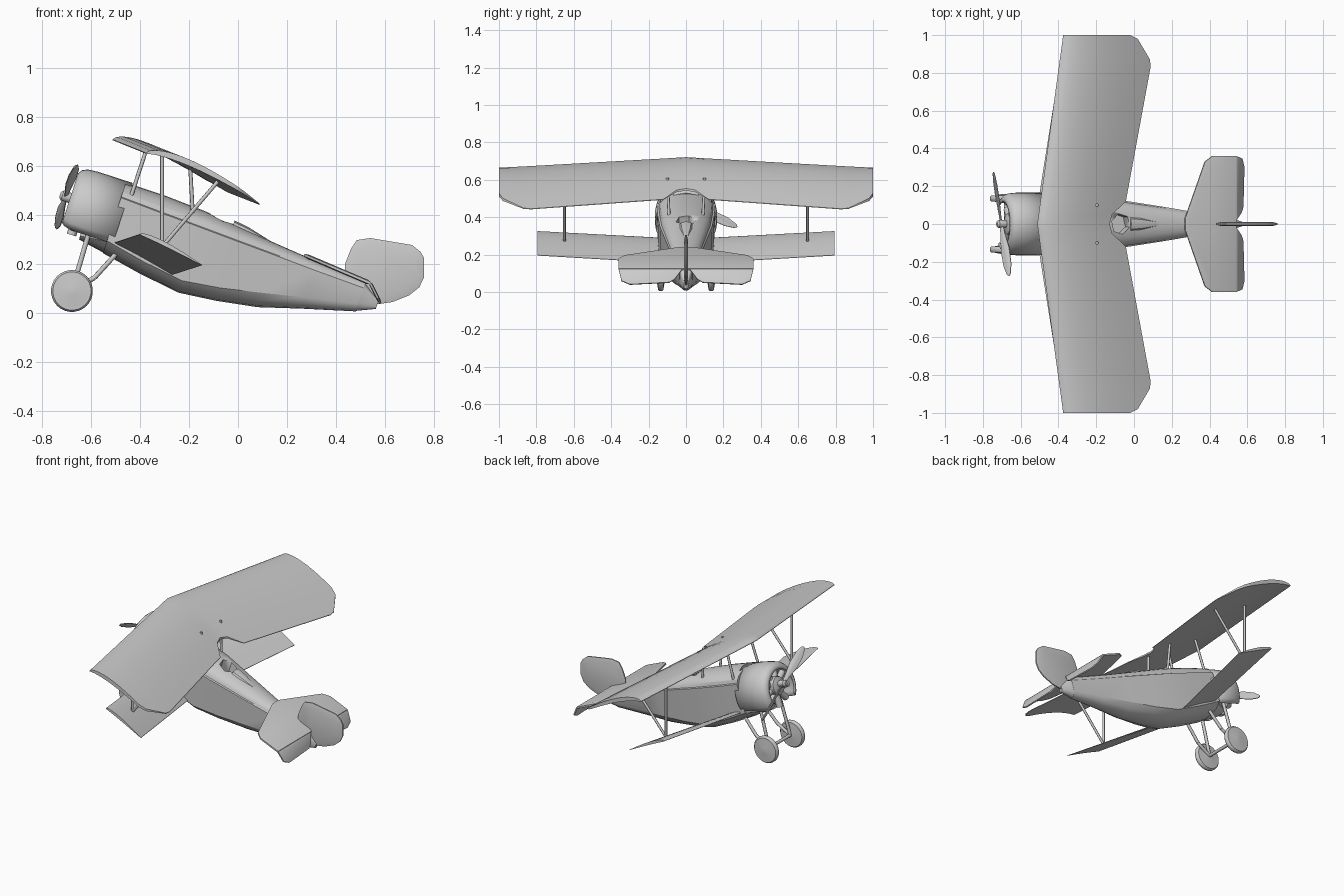
import bpy, bmesh, math
from mathutils import Vector

old = bpy.data.objects.get("Cube")
if old:
    bpy.data.objects.remove(old)

GREY = (0.6, 0.6, 0.6, 1)
mat = bpy.data.materials.new("light grey")
mat.use_nodes = True
mat.diffuse_color = GREY
mat.node_tree.nodes["Principled BSDF"].inputs["Base Color"].default_value = GREY

TILT = math.radians(18)
AFT = Vector((math.cos(TILT), 0, -math.sin(TILT)))
SIDE = Vector((0, 1, 0))
UP = Vector((math.sin(TILT), 0, math.cos(TILT)))


def body(a, y, u):
    """Point in the nose-up frame of the fuselage."""
    return AFT * a + SIDE * y + UP * u


def finish(name, bm, angle=35):
    bmesh.ops.recalc_face_normals(bm, faces=bm.faces)
    me = bpy.data.meshes.new(name)
    bm.to_mesh(me)
    bm.free()
    me.materials.append(mat)
    ob = bpy.data.objects.new(name, me)
    bpy.context.collection.objects.link(ob)
    bpy.ops.object.select_all(action='DESELECT')
    ob.select_set(True)
    bpy.context.view_layer.objects.active = ob
    bpy.ops.object.shade_smooth_by_angle(angle=math.radians(angle))
    return ob


def loft(name, rings, angle=35):
    """Skin a row of closed rings and cap both ends."""
    bm = bmesh.new()
    vs = [[bm.verts.new(p) for p in r] for r in rings]
    n = len(vs[0])
    for r, s in zip(vs, vs[1:]):
        for i in range(n):
            j = (i + 1) % n
            bm.faces.new((r[i], r[j], s[j], s[i]))
    bm.faces.new(vs[0])
    bm.faces.new(vs[-1])
    return finish(name, bm, angle)


def circle(c, axis, r, n):
    axis = axis.normalized()
    p = axis.orthogonal().normalized()
    q = axis.cross(p)
    return [c + (p * math.cos(2 * math.pi * i / n) + q * math.sin(2 * math.pi * i / n)) * r
            for i in range(n)]


def rod(name, a, b, r, n=8, r2=None):
    a, b = Vector(a), Vector(b)
    return loft(name, [circle(a, b - a, r, n), circle(b, b - a, r2 or r, n)], 50)


def turned(name, c, axis, profile, n=24):
    """Solid of revolution from (distance, radius) pairs."""
    return loft(name, [circle(c + axis * d, axis, r, n) for d, r in profile], 40)


def plate(name, outline, o, p, q, edge, bulge, inset):
    """Thin outline in the plane o + p, q with a bulged middle on both faces."""
    nrm = p.cross(q).normalized()
    bm = bmesh.new()
    pts = [o + p * s + q * t for s, t in outline]
    lo = [bm.verts.new(v - nrm * edge) for v in pts]
    hi = [bm.verts.new(v + nrm * edge) for v in pts]
    n = len(pts)
    for i in range(n):
        j = (i + 1) % n
        bm.faces.new((lo[i], lo[j], hi[j], hi[i]))
    caps = [bm.faces.new(lo), bm.faces.new(hi)]
    bmesh.ops.recalc_face_normals(bm, faces=bm.faces)
    bmesh.ops.inset_individual(bm, faces=caps, thickness=inset, depth=bulge)
    return finish(name, bm, 30)


# Fuselage: flat sides, rounded deck and belly
def section(a, top, longeron, w, low, bottom):
    half = [(0, top)]
    wd = w * 0.93
    for k in range(1, 6):
        t = math.radians(90 - 18 * k)
        half.append((wd * math.cos(t), longeron + 0.004 + (top - longeron - 0.004) * math.sin(t)))
    half += [(w, longeron), (w * 0.97, low)]
    half += [(w * 0.75, low + (bottom - low) * 0.55), (w * 0.4, low + (bottom - low) * 0.9), (0, bottom)]
    pts = half + [(-y, u) for y, u in half[-2:0:-1]]
    return [body(a, y, u) for y, u in pts]


fuselage = loft("fuselage", [section(*s) for s in (
    (-.60, .365, .300, .157, .115, .062), (-.43, .364, .292, .152, .080, .029),
    (-.257, .354, .285, .140, .055, .004), (-.10, .336, .278, .117, .075, .020),
    (.0687, .317, .271, .092, .109, .0475), (.24, .300, .263, .065, .145, .097),
    (.455, .281, .256, .034, .188, .155))], 28)
loft("engine_chin", [section(*s) for s in (
    (-.71, .14, .13, .07, .10, .085), (-.58, .25, .20, .15, .115, .061))], 28)
loft("tail_cone", [section(.45, .281, .256, .034, .188, .155),
                   section(.53, .225, .22, .012, .20, .19)], 28)

# Cockpit opening with a headrest behind it
hole = rod("cockpit_cutter", body(-.185, 0, .26), body(-.185, 0, .45), .055, 6)
cut = fuselage.modifiers.new("cockpit", 'BOOLEAN')
cut.object = hole
cut.solver = 'EXACT'
bpy.context.view_layer.objects.active = fuselage
bpy.ops.object.modifier_apply(modifier="cockpit")
bpy.data.objects.remove(hole)
loft("headrest", [[body(a, y * w, u + h * v) for y, v in ((-1, 0), (-.6, .8), (0, 1), (.6, .8), (1, 0))]
                  for a, w, u, h in ((-.13, .045, .32, .035), (-.07, .04, .315, .032), (.03, .015, .31, .012))])

# Cowling: horseshoe shell with a rounded lip
bm = bmesh.new()
rows = []
for a, r in ((-.797, .118), (-.797, .135), (-.785, .152), (-.765, .162), (-.72, .166), (-.573, .166)):
    row = []
    for k in range(25):
        t = math.radians(-35 + 250 * k / 24)
        row.append(bm.verts.new(body(a, r * math.cos(t), .206 + r * math.sin(t))))
    rows.append(row)
for r, s in zip(rows, rows[1:]):
    for i in range(24):
        bm.faces.new((r[i], r[i + 1], s[i + 1], s[i]))
cowl = finish("cowling", bm, 40)
shell = cowl.modifiers.new("shell", 'SOLIDIFY')
shell.thickness = .006

# Radial engine
hub = body(-.815, 0, .235)
turned("crankcase", body(-.79, 0, .225), AFT, ((0, .03), (.01, .055), (.09, .06), (.19, .06)), 16)
for k in range(9):
    t = 2 * math.pi * k / 9 - math.pi / 2
    d = SIDE * math.cos(t) + UP * math.sin(t)
    c = body(-.745, 0, .215)
    rod("engine_cylinder", c + d * .05, c + d * .122, .02, 10)

# Propeller: two twisted blades on a hub
turned("propeller_hub", body(-.84, 0, .235), AFT, ((0, .012), (.01, .022), (.04, .022), (.07, .015)), 12)
span = (SIDE * .275 - UP * .134).normalized()
for s in (1, -1):
    across = (AFT * .6 + span.cross(AFT) * s * .8).normalized()
    plate("propeller_blade", ((0, -.010), (.06, -.014), (.15, -.027), (.24, -.025), (.295, -.012), (.306, 0),
                              (.295, .012), (.24, .025), (.15, .027), (.06, .014), (0, .010)),
          hub, span * s, across, .002, .003, .008)


# Wings: cambered section between leading and trailing edges, cut off at fraction cutoff
def rib(y, le, te, camber, thick, cutoff=1.0):
    le, te = Vector((le[0], y, le[1])), Vector((te[0], y, te[1]))
    up, lo = [], []
    for k in range(11):
        t = cutoff * (k / 10) ** 1.4
        mid = le.lerp(te, t)
        arch = 3.2 * t ** 0.75 * (1 - t) * (1.05 - .3 * t) * .82
        fat = thick * (2.2 * math.sqrt(t) * (1 - t) + .12)
        up.append(mid + Vector((0, 0, camber * arch + fat / 2)))
        lo.append(mid + Vector((0, 0, camber * arch - fat / 2)))
    return up + lo[::-1]


def upper_rib(y, cut_x=None):
    s = abs(y)
    le = (-.512 + .137 * s, .707 - .055 * s)
    te = (-.065 + .184 * s, .503 - .072 * s)
    f = 1 if cut_x is None else (cut_x - le[0]) / (te[0] - le[0])
    return rib(y, le, te, .055, .028, f)


half = [(.05, -.115), (.12, None), (.35, None), (.6, None), (.83, None), (.87, .085), (.98, .02), (1, -.02)]
loft("upper_wing", [upper_rib(-y, c) for y, c in half[::-1]] + [upper_rib(0, -.13)] +
     [upper_rib(y, c) for y, c in half], 40)

for s, side in ((1, "right"), (-1, "left")):
    # The nose points along -x, so +y is the aircraft's own right-hand side
    loft(side + "_lower_wing", [rib(s * .10, (-.51, .285), (-.275, .155), .014, .02),
                                rib(s * .795, (-.40, .322), (-.147, .196), .014, .02)], 40)
    # Struts between the wings
    rod("wing_strut_front", (-.31, s * .65, .27), (-.31, s * .65, .655), .008)
    rod("wing_strut_rear", (-.31, s * .65, .27), (-.08, s * .65, .54), .008)
    rod("cabin_strut_front", (-.445, s * .13, .45), (-.37, s * .12, .68), .008)
    rod("cabin_strut_rear", (-.184, s * .09, .40), (-.196, s * .10, .61), .008)
    # Landing gear
    axle = Vector((-.678, s * .135, .09))
    rod("gear_leg_front", (-.605, s * .10, .34), axle - SIDE * s * .025, .010)
    rod("gear_leg_rear", (-.49, s * .10, .25), (-.585, s * .108, .145), .010)
    rod("gear_leg_lower", (-.585, s * .108, .145), axle - SIDE * s * .025, .010)
    turned("wheel", axle, SIDE * s, ((-.024, .02), (-.016, .066), (-.016, .078), (-.007, .0855),
                                     (.007, .0855), (.016, .078), (.016, .066), (.024, .02)), 28)
    # Drooped elevator
    droop = Vector((.45, 0, -.893))
    plate("elevator", ((.02, 0), (.06, .06), (.09, .08), (.30, .092), (.345, .07), (.36, 0)),
          Vector((.54, 0, .122)), SIDE * s, droop, .004, .003, .012)
rod("axle", (-.678, -.135, .09), (-.678, .135, .09), .010)

# Tailplane and fin
chord = Vector((1, 0, -.426))
tail = [(.27, .03), (.375, .33), (.415, .36), (.54, .36)]
plate("tailplane", tail + [(x, -y) for x, y in tail[::-1]], Vector((0, 0, .352)), chord, SIDE, .005, .004, .02)
plate("fin_and_rudder", ((.435, .13), (.437, .20), (.46, .26), (.485, .298), (.54, .306), (.71, .278), (.745, .25),
                         (.76, .224), (.76, .147), (.74, .105), (.70, .073), (.63, .045), (.49, .025)),
      Vector(), Vector((1, 0, 0)), Vector((0, 0, 1)), .004, .007, .03)
